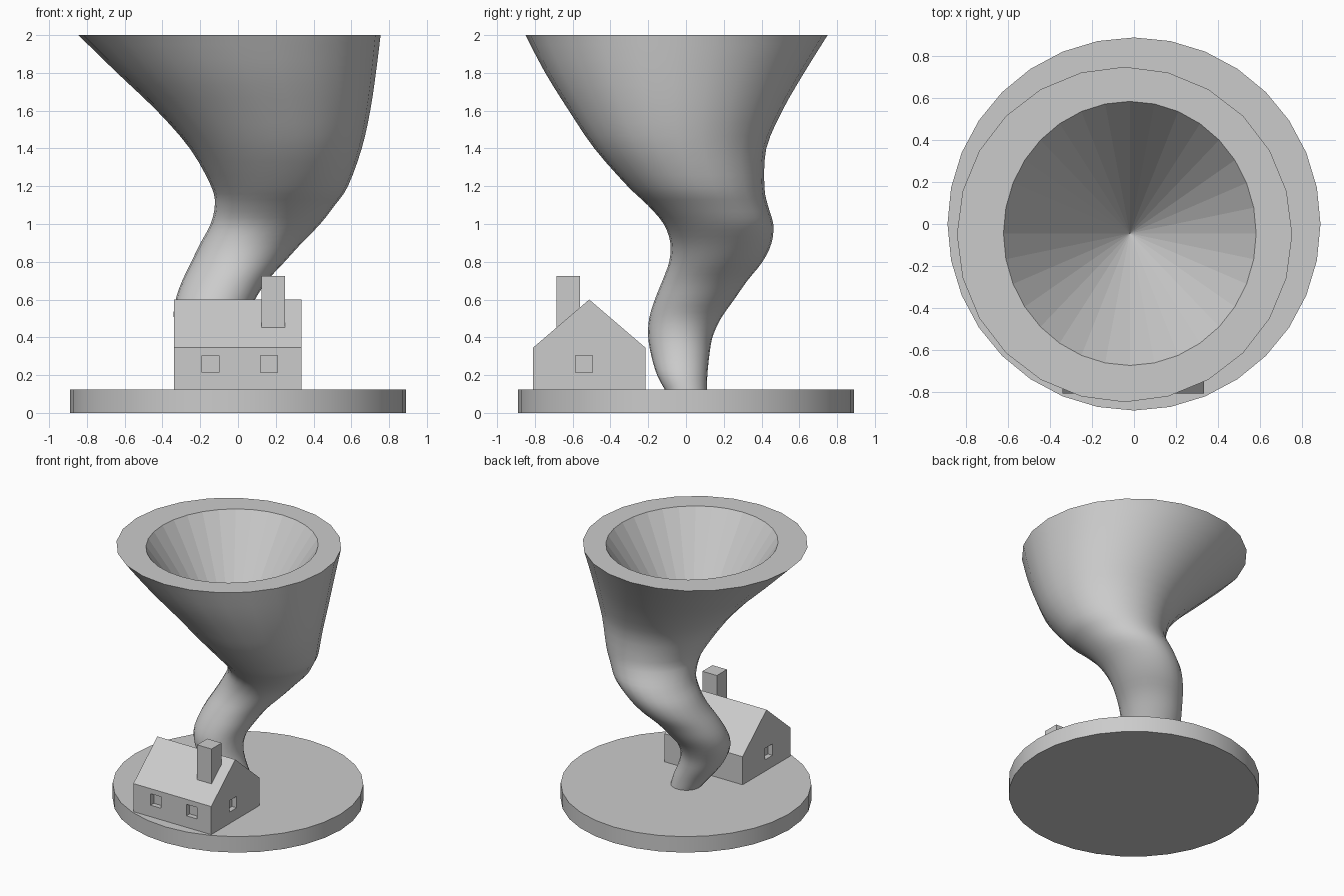
import bpy, bmesh
from math import cos, sin, pi
from mathutils import Vector

if "Cube" in bpy.data.objects:
    bpy.data.objects.remove(bpy.data.objects["Cube"])

grey = bpy.data.materials.new("matte grey")
grey.use_nodes = True
grey.diffuse_color = (0.6, 0.6, 0.6, 1)
grey.node_tree.nodes["Principled BSDF"].inputs["Base Color"].default_value = (0.6, 0.6, 0.6, 1)


def finish(bm, name):
    """Turn a bmesh into a named object in the scene."""
    mesh = bpy.data.meshes.new(name)
    bmesh.ops.recalc_face_normals(bm, faces=bm.faces[:])
    bm.to_mesh(mesh)
    bm.free()
    mesh.materials.append(grey)
    obj = bpy.data.objects.new(name, mesh)
    bpy.context.collection.objects.link(obj)
    return obj


def box(name, low, high):
    low, high = Vector(low), Vector(high)
    bm = bmesh.new()
    bmesh.ops.create_cube(bm, size=1)
    bmesh.ops.scale(bm, vec=high - low, verts=bm.verts)
    bmesh.ops.translate(bm, vec=(low + high) / 2, verts=bm.verts)
    return finish(bm, name)


def ring(bm, x, y, z, rx, ry, sides):
    angles = [2 * pi * i / sides for i in range(sides)]
    return [bm.verts.new((x + rx * cos(a), y + ry * sin(a), z)) for a in angles]


def pairs(loop):
    return zip(loop, loop[1:] + loop[:1])


def spline(points, steps):
    """Smooth curve through the points."""
    padded = [points[0]] + points + [points[-1]]
    result = []
    for a, b, c, d in zip(padded, padded[1:], padded[2:], padded[3:]):
        for k in range(steps):
            t = k / steps
            result.append(b + (c - a) * t / 2 + (a * 2 - b * 5 + c * 4 - d) * t**2 / 2
                          + (b * 3 - a - c * 3 + d) * t**3 / 2)
    return result + [points[-1]]


# Round base
BASE_TOP = 0.125
bm = bmesh.new()
bmesh.ops.create_cone(bm, cap_ends=True, segments=32, radius1=0.89, radius2=0.89, depth=BASE_TOP)
bmesh.ops.translate(bm, vec=(0, 0, BASE_TOP / 2), verts=bm.verts)
base = finish(bm, "round_base")
bpy.context.view_layer.objects.active = base
base.select_set(True)
bpy.ops.object.shade_smooth_by_angle()
base.select_set(False)

# Twisting funnel: centre x, centre y, height, radius
sections = [Vector(s) for s in (
    (0, 0, 0.12, 0.11), (-0.04, -0.02, 0.2, 0.133), (-0.1, -0.03, 0.3, 0.153),
    (-0.14, -0.03, 0.4, 0.17), (-0.15, -0.005, 0.5, 0.19), (-0.12, 0.045, 0.6, 0.21),
    (-0.07, 0.1, 0.7, 0.225), (0, 0.158, 0.8, 0.247), (0.07, 0.185, 0.9, 0.268),
    (0.145, 0.172, 1, 0.29), (0.195, 0.115, 1.1, 0.318), (0.22, 0.053, 1.2, 0.362),
    (0.2, -0.03, 1.4, 0.455), (0.135, -0.055, 1.6, 0.565), (0.045, -0.06, 1.8, 0.685),
    (-0.045, -0.05, 2, 0.8))]
bm = bmesh.new()
loops = [ring(bm, x, y, z, r, r, 24) for x, y, z, r in spline(sections, 3)]
for lower, upper in zip(loops, loops[1:]):
    for (a, b), (c, d) in zip(pairs(lower), pairs(upper)):
        bm.faces.new((a, b, d, c)).smooth = True
bm.faces.new(loops[0])

# Conical hollow and flat rim
mouth = ring(bm, -0.02, -0.045, 2, 0.603, 0.63, 32)
apex = bm.verts.new((-0.02, -0.045, 1.1))
for a, b in pairs(mouth):
    bm.faces.new((a, b, apex))
rim_edges = [bm.edges.get(p) for loop in (mouth, loops[-1]) for p in pairs(loop)]
bmesh.ops.triangle_fill(bm, edges=rim_edges, use_beauty=True, normal=(0, 0, 1))
finish(bm, "funnel")

# House body with gable roof
LEFT, RIGHT, FRONT, BACK, EAVE = 0.335, -0.34, -0.81, -0.215, 0.345
bm = bmesh.new()
profile = [(FRONT, BASE_TOP), (BACK, BASE_TOP), (BACK, EAVE), ((FRONT + BACK) / 2, 0.6), (FRONT, EAVE)]
gable = bm.faces.new([bm.verts.new((RIGHT, y, z)) for y, z in profile])
extruded = bmesh.ops.extrude_face_region(bm, geom=[gable], use_keep_orig=True)
bmesh.ops.translate(bm, vec=(LEFT - RIGHT, 0, 0),
                    verts=[v for v in extruded["geom"] if isinstance(v, bmesh.types.BMVert)])
house = finish(bm, "house")

# Recessed windows in the front wall and both gables
HALF, DEPTH = 0.045, 0.04
SILL, HEAD = 0.215, 0.305
cutters = []
for x in (-0.145, 0.165):
    cutters.append(((x - HALF, FRONT - DEPTH, SILL), (x + HALF, FRONT + DEPTH, HEAD)))
for x in (LEFT, RIGHT):
    cutters.append(((x - DEPTH, -0.54 - HALF, SILL), (x + DEPTH, -0.54 + HALF, HEAD)))
bpy.context.view_layer.objects.active = house
for low, high in cutters:
    cutter = box("window_cutter", low, high)
    cutter.hide_render = True
    cut = house.modifiers.new("window", "BOOLEAN")
    cut.operation = "DIFFERENCE"
    cut.solver = "EXACT"
    cut.object = cutter
    bpy.ops.object.modifier_apply(modifier=cut.name)
    bpy.data.objects.remove(cutter)

# Chimney on the front slope
box("chimney", (0.125, -0.685, 0.4), (0.25, -0.56, 0.725))
